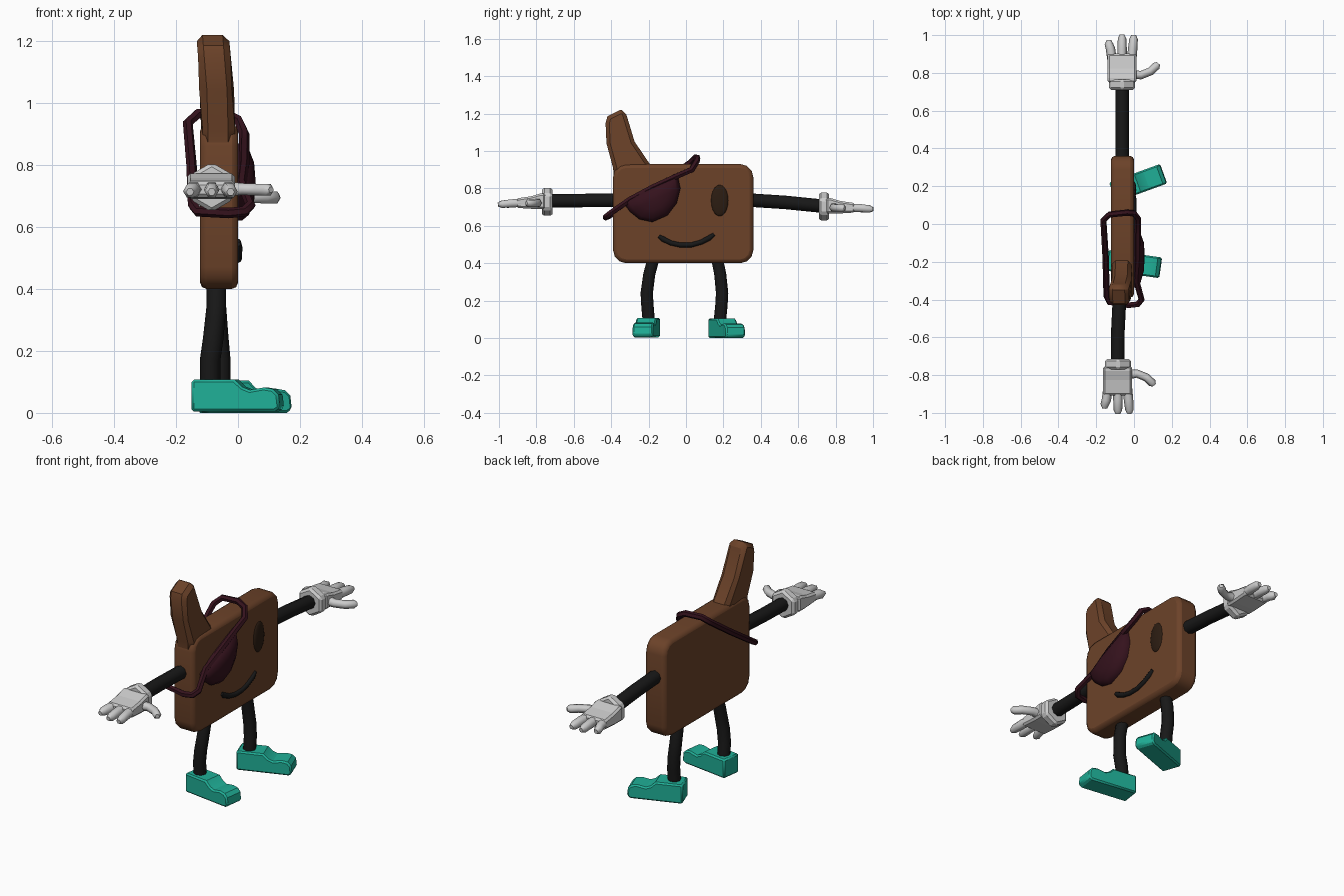
import bpy, bmesh, math
from mathutils import Vector, Matrix

if "Cube" in bpy.data.objects:
    bpy.data.objects.remove(bpy.data.objects["Cube"])


def mat(name, rgb):
    m = bpy.data.materials.new(name)
    m.diffuse_color = (*rgb, 1)
    m.use_nodes = True
    m.node_tree.nodes["Principled BSDF"].inputs["Base Color"].default_value = m.diffuse_color
    return m


BROWN = mat("brown", (0.15, 0.055, 0.022))
DARK = mat("dark_brown", (0.025, 0.012, 0.006))
BLACK = mat("black", (0.009, 0.009, 0.009))
MAROON = mat("maroon", (0.035, 0.006, 0.012))
TEAL = mat("teal", (0.014, 0.43, 0.31))


def finish(ob, material=None, smooth=None):
    if material:
        ob.data.materials.append(material)
    bpy.ops.object.select_all(action='DESELECT')
    ob.select_set(True)
    bpy.context.view_layer.objects.active = ob
    if ob.type == 'CURVE':
        bpy.ops.object.convert(target='MESH')
        ob = bpy.context.object
    if smooth:
        bpy.ops.object.shade_smooth_by_angle(angle=math.radians(smooth))
    return ob


def from_bmesh(name, bm, material=None, bevel=0, segments=1, limit=30, smooth=None):
    bmesh.ops.recalc_face_normals(bm, faces=bm.faces[:])
    me = bpy.data.meshes.new(name)
    bm.to_mesh(me)
    bm.free()
    ob = bpy.data.objects.new(name, me)
    bpy.context.collection.objects.link(ob)
    if bevel:
        b = ob.modifiers.new("bevel", 'BEVEL')
        b.width, b.segments = bevel, segments
        b.limit_method, b.angle_limit = 'ANGLE', math.radians(limit)
    return finish(ob, material, smooth)


def prism(pts, a, b):
    """Bmesh prism: (y, z) outline extruded along x from a to b."""
    bm = bmesh.new()
    f = bm.faces.new([bm.verts.new((a, y, z)) for y, z in pts])
    r = bmesh.ops.extrude_face_region(bm, geom=[f])
    verts = [v for v in r['geom'] if isinstance(v, bmesh.types.BMVert)]
    bmesh.ops.translate(bm, verts=verts, vec=(b - a, 0, 0))
    return bm


def tube(name, pts, radius, material=None, taper=None, res=2, cyclic=False, smooth=50):
    cu = bpy.data.curves.new(name, 'CURVE')
    cu.dimensions, cu.fill_mode = '3D', 'FULL'
    cu.bevel_depth, cu.bevel_resolution, cu.use_fill_caps = radius, res, True
    sp = cu.splines.new('POLY')
    sp.points.add(len(pts) - 1)
    for i, p in enumerate(pts):
        sp.points[i].co = (*p, 1)
        sp.points[i].radius = taper[i] if taper else 1
    sp.use_cyclic_u = cyclic
    ob = bpy.data.objects.new(name, cu)
    bpy.context.collection.objects.link(ob)
    return finish(ob, material, smooth)


# Body: rounded slab
Y0, Y1, Z0, Z1, R = -0.39, 0.36, 0.40, 0.93, 0.07
outline = []
for cy, cz, start in ((Y1 - R, Z1 - R, 0), (Y0 + R, Z1 - R, 90),
                      (Y0 + R, Z0 + R, 180), (Y1 - R, Z0 + R, 270)):
    for k in range(4):
        t = math.radians(start + 30 * k)
        outline.append((cy + R * math.cos(t), cz + R * math.sin(t)))
from_bmesh("body", prism(outline, -0.122, 0.0), BROWN, 0.02, 2, 60, 35)

# Stick rising from the body's corner, leaning back slightly
bm = prism([(-0.385, 0.85), (-0.20, 0.85), (-0.19, 0.925), (-0.275, 1.05), (-0.325, 1.215),
            (-0.35, 1.22), (-0.42, 1.185), (-0.43, 1.15), (-0.425, 1.04), (-0.39, 0.91)],
           -0.117, -0.012)
for v in bm.verts:
    v.co.x -= 0.016 * max(0, (v.co.z - 1.0) / 0.2)
from_bmesh("stick", bm, BROWN, 0.02, 1, 60, 35)

# Eye
bm = bmesh.new()
bmesh.ops.create_uvsphere(bm, u_segments=16, v_segments=10, radius=1,
                          matrix=Matrix.Translation((0, 0.18, 0.735)) @ Matrix.Diagonal((0.012, 0.046, 0.084, 1)))
from_bmesh("eye", bm, DARK, smooth=60)

# Smile
smile = [(0.0, y, z) for y, z in ((-0.145, 0.545), (-0.125, 0.53), (-0.08, 0.508), (-0.03, 0.497),
                                  (0.03, 0.498), (0.08, 0.512), (0.125, 0.535), (0.15, 0.555))]
tube("smile", smile, 0.013, BLACK, [0.7, 1.1, 1, 1, 1, 1, 1.1, 0.7])

# Eye patch: domed half disc
rim = [(-0.335, 0.725), (-0.24, 0.785), (-0.14, 0.83), (-0.045, 0.87), (-0.03, 0.80),
       (-0.05, 0.72), (-0.10, 0.655), (-0.18, 0.62), (-0.25, 0.635), (-0.30, 0.675)]
cy, cz = -0.165, 0.745
bm = bmesh.new()
rings = [[bm.verts.new((x, cy + (y - cy) * s, cz + (z - cz) * s)) for y, z in rim]
         for s, x in ((1, -0.01), (1, 0.012), (0.85, 0.035), (0.5, 0.052))]
n = len(rim)
for lo, hi in zip(rings, rings[1:]):
    for i in range(n):
        bm.faces.new((lo[i], lo[(i + 1) % n], hi[(i + 1) % n], hi[i]))
tip = bm.verts.new((0.057, cy, cz))
for i in range(n):
    bm.faces.new((rings[-1][i], rings[-1][(i + 1) % n], tip))
bm.faces.new(rings[0])
from_bmesh("eye_patch", bm, MAROON, smooth=50)

# Strap looping around the body
tube("patch_strap", [(0.012, -0.30, 0.74), (0.02, -0.18, 0.805), (0.02, -0.05, 0.865),
                     (0.02, 0.03, 0.90), (0.0, 0.057, 0.945), (-0.04, 0.06, 0.965),
                     (-0.13, 0.05, 0.965), (-0.162, 0.02, 0.935), (-0.15, -0.18, 0.80),
                     (-0.145, -0.38, 0.67), (-0.13, -0.415, 0.65), (-0.03, -0.43, 0.645),
                     (0.02, -0.425, 0.65), (0.04, -0.40, 0.67)],
     0.017, MAROON, res=1, cyclic=True)


# Gloves: cuff, palm, three fingers and a thumb, built outward along y
def glove(side, origin):
    o = Vector(origin)
    tag = "left" if side > 0 else "right"

    def at(x, u, z):
        return o + Vector((x, side * u, z))

    bm = bmesh.new()
    bmesh.ops.create_cone(bm, cap_ends=True, segments=6, radius1=0.08, radius2=0.08, depth=0.055)
    # hexagon with one corner pointing up
    spin = Matrix.Rotation(math.radians(90), 4, 'X')
    for v in bm.verts:
        v.co = spin @ v.co
    top = max(v.co.z for v in bm.verts)
    if top < 0.079:
        bmesh.ops.rotate(bm, verts=bm.verts[:], matrix=Matrix.Rotation(math.radians(30), 3, 'Y'))
    bmesh.ops.translate(bm, verts=bm.verts[:], vec=o)
    from_bmesh(tag + "_cuff", bm, bevel=0.012)

    side_profile = [(0.01, 0.045), (0.035, 0.045), (0.085, 0.03), (0.165, 0.018),
                    (0.165, -0.032), (0.07, -0.038), (0.01, -0.038)]
    pts = [(o.y + side * u, o.z + z) for u, z in side_profile]
    from_bmesh(tag + "_palm", prism(pts, o.x - 0.078, o.x + 0.075), bevel=0.01)

    for i, (x0, x1, end) in enumerate(((-0.053, -0.07, 0.235), (0.0, 0.0, 0.264), (0.051, 0.061, 0.262))):
        tube(f"{tag}_finger_{i + 1}",
             [at(x0, 0.13, -0.006), at((x0 + x1) / 2, 0.19, -0.008), at(x1, end - 0.02, -0.013), at(x1, end, -0.015)],
             0.025, None, [1, 1, 0.9, 0.5], res=1, smooth=None)
    tube(tag + "_thumb", [at(0.05, 0.055, -0.005), at(0.10, 0.05, -0.006), at(0.15, 0.07, -0.008),
                          at(0.182, 0.10, -0.008), at(0.192, 0.112, -0.008)],
         0.022, None, [1.2, 1, 1, 1, 0.5], res=1, smooth=None)


glove(1, (-0.063, 0.738, 0.703))
glove(-1, (-0.085, -0.742, 0.728))

# Arms
tube("left_arm", [(-0.063, 0.33, 0.738), (-0.063, 0.53, 0.725), (-0.063, 0.73, 0.705)], 0.036, BLACK)
tube("right_arm", [(-0.075, -0.36, 0.737), (-0.085, -0.56, 0.735), (-0.087, -0.73, 0.733)], 0.036, BLACK)

# Legs, bowed outward
for tag, s, xb, yt, ym, yb in (("left", 1, -0.057, 0.165, 0.193, 0.18),
                               ("right", -1, -0.09, -0.172, -0.21, -0.198)):
    tube(tag + "_leg", [(-0.07, yt, 0.43), (-0.07, yt + (ym - yt) * 0.65, 0.34),
                        ((xb - 0.07) / 2, ym, 0.24), (xb, ym - s * 0.004, 0.17), (xb, yb, 0.08)],
         0.033, BLACK, [0.95, 0.97, 1, 1, 1])

# Shoes: stepped profile, toes turned out
shoe = [(0, 0), (0.27, 0), (0.288, 0.012), (0.283, 0.055), (0.265, 0.073), (0.235, 0.078),
        (0.19, 0.07), (0.165, 0.08), (0.14, 0.104), (0, 0.104)]
for tag, heel, turn in (("left", (-0.113, 0.168, 0), 20), ("right", (-0.143, -0.192, 0.004), -8)):
    bm = prism(shoe, -0.055, 0.055)
    # profile runs along y, so turn it to point along x
    bmesh.ops.rotate(bm, verts=bm.verts[:], matrix=Matrix.Rotation(math.radians(turn - 90), 3, 'Z'))
    bmesh.ops.translate(bm, verts=bm.verts[:], vec=heel)
    from_bmesh(tag + "_shoe", bm, TEAL, 0.008, 1, 50, 30)
